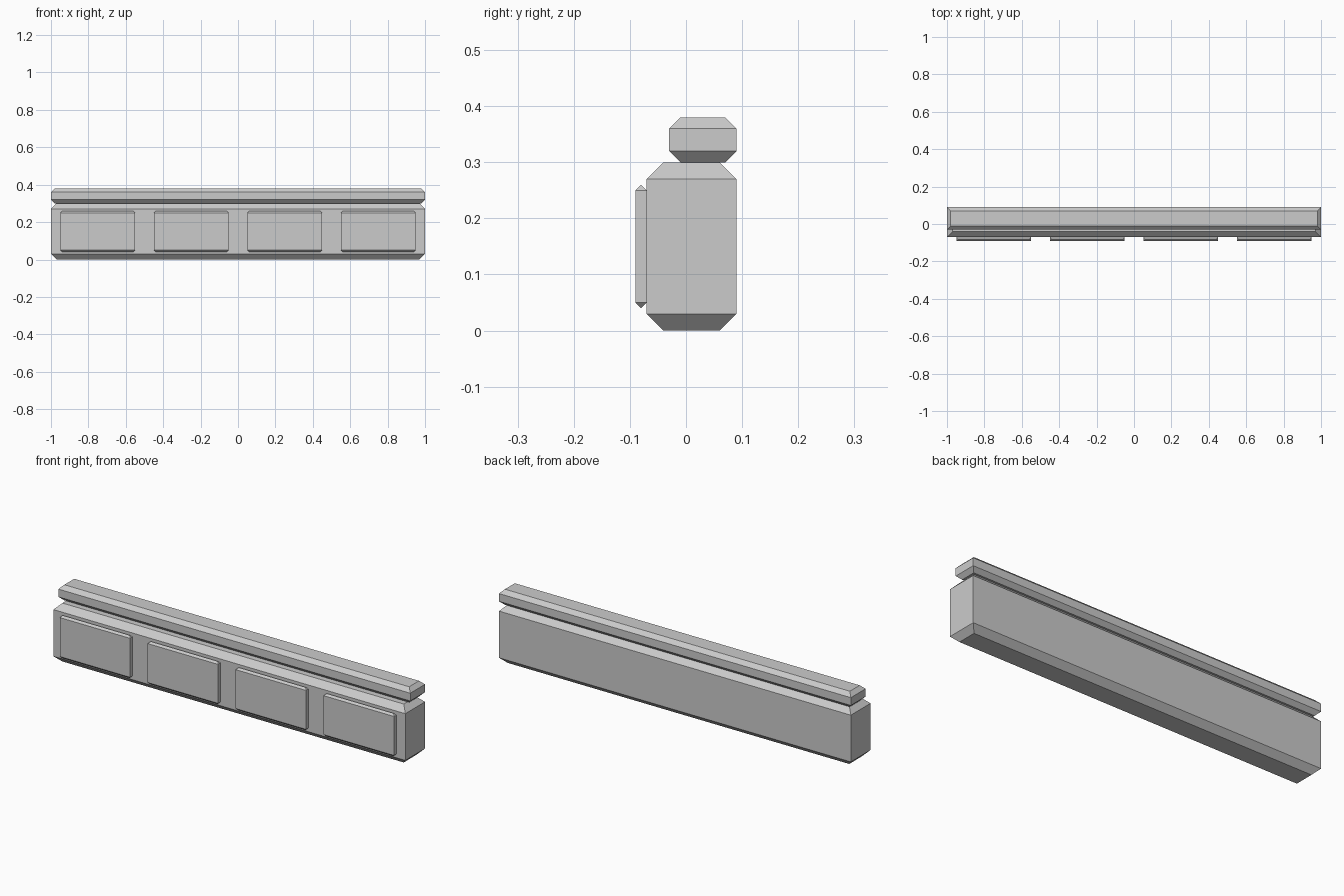
import bpy, bmesh

if "Cube" in bpy.data.objects:
    bpy.data.objects.remove(bpy.data.objects["Cube"])


def bevelled_block(name, x, y, z, c):
    """Block whose top and bottom rims are chamfered by c; vertical edges stay sharp."""
    bm = bmesh.new()
    rings = []
    for h, i in ((z[0], c), (z[0] + c, 0), (z[1] - c, 0), (z[1], c)):
        corners = ((x[0] + i, y[0] + i), (x[1] - i, y[0] + i),
                   (x[1] - i, y[1] - i), (x[0] + i, y[1] - i))
        rings.append([bm.verts.new((px, py, h)) for px, py in corners])
    bm.faces.new(rings[0][::-1])
    bm.faces.new(rings[-1])
    for a, b in zip(rings, rings[1:]):
        for k in range(4):
            n = (k + 1) % 4
            bm.faces.new((a[k], a[n], b[n], b[k]))
    # Thin blocks close to a ridge, so merge the coincident points
    bmesh.ops.remove_doubles(bm, verts=bm.verts, dist=1e-5)
    bmesh.ops.recalc_face_normals(bm, faces=bm.faces)
    mesh = bpy.data.meshes.new(name)
    bm.to_mesh(mesh)
    bm.free()
    obj = bpy.data.objects.new(name, mesh)
    bpy.context.collection.objects.link(obj)
    return obj


# Main wall body
bevelled_block("wall_body", (-1, 1), (-0.07, 0.09), (0, 0.30), 0.03)

# Top rail, flush with the back
bevelled_block("top_rail", (-1, 1), (-0.03, 0.09), (0.30, 0.38), 0.02)

# Four raised front panels
for i in range(4):
    cx = -0.75 + 0.5 * i
    bevelled_block(f"front_panel_{i + 1}", (cx - 0.2, cx + 0.2),
                   (-0.09, -0.07), (0.04, 0.26), 0.01)
